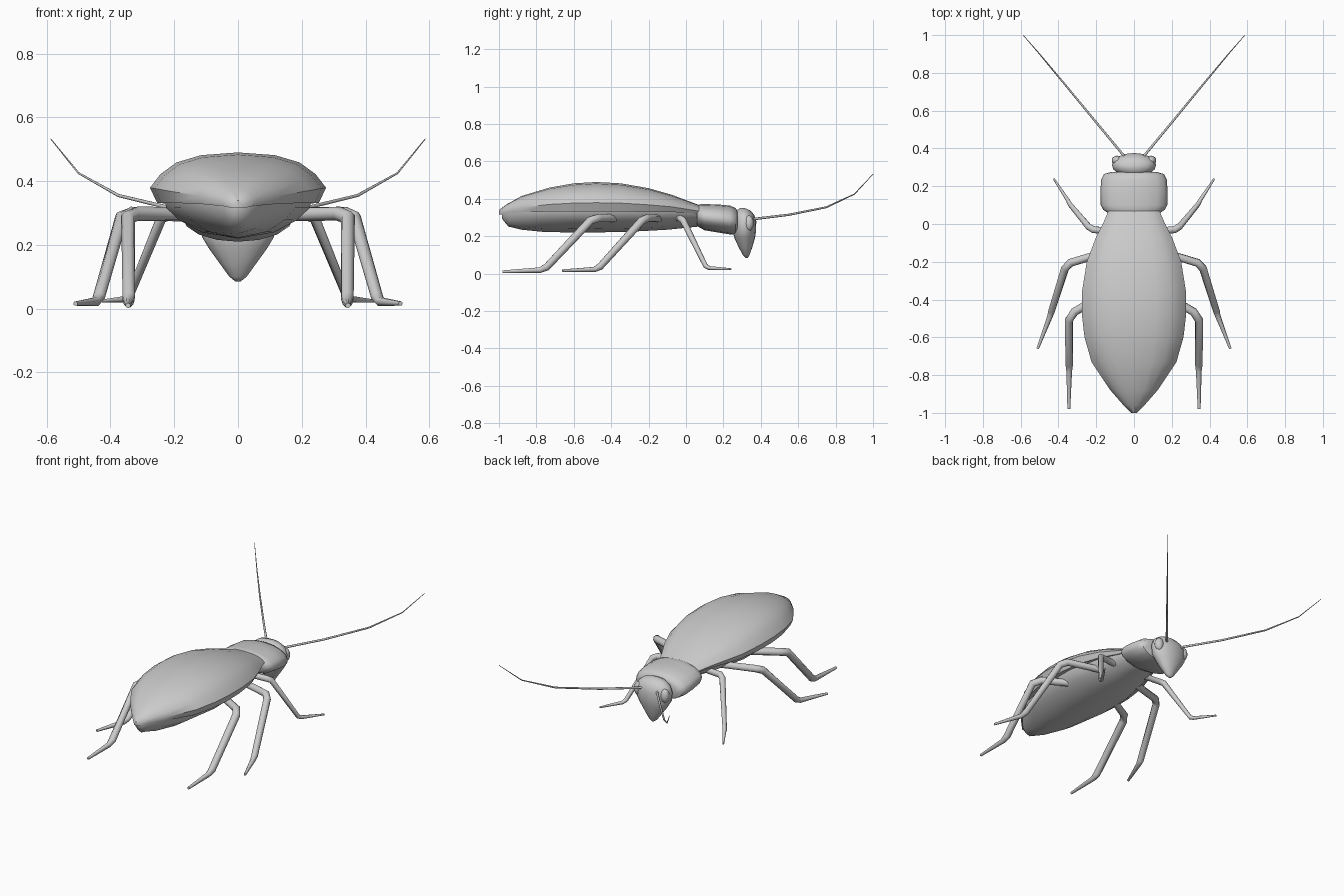
import bpy, bmesh, math
from mathutils import Vector


def loft(name, rings, angle=50):
    """Skin closed rings of equal length and cap both ends."""
    bm = bmesh.new()
    vr = [[bm.verts.new(p) for p in r] for r in rings]
    n = len(vr[0])
    for a, b in zip(vr, vr[1:]):
        for i in range(n):
            j = (i + 1) % n
            bm.faces.new((a[i], a[j], b[j], b[i]))
    bm.faces.new(vr[0])
    bm.faces.new(vr[-1])
    bmesh.ops.remove_doubles(bm, verts=bm.verts, dist=0.0005)
    bmesh.ops.recalc_face_normals(bm, faces=bm.faces)
    me = bpy.data.meshes.new(name)
    bm.to_mesh(me)
    bm.free()
    ob = bpy.data.objects.new(name, me)
    bpy.context.collection.objects.link(ob)
    smooth(ob, angle)
    return ob


def smooth(ob, angle=50):
    bpy.ops.object.select_all(action='DESELECT')
    ob.select_set(True)
    bpy.context.view_layer.objects.active = ob
    bpy.ops.object.shade_smooth_by_angle(angle=math.radians(angle))


def tube(name, path, radii, sides=8):
    """Tapered limb along a bent path with mitred joints."""
    pts = [Vector(p) for p in path]
    rings = []
    for i, p in enumerate(pts):
        d0 = (p - pts[max(i - 1, 0)]).normalized()
        d1 = (pts[min(i + 1, len(pts) - 1)] - p).normalized()
        t = (d0 + d1).normalized()
        u = t.cross(Vector((0.35, 0.1, 1))).normalized()
        v = u.cross(t)
        rings.append([p + radii[i] * (u * math.cos(k * math.tau / sides) + v * math.sin(k * math.tau / sides))
                      for k in range(sides)])
    return loft(name, rings)


def ellipse(cx, cy, cz, rx, ry, rz, n=16):
    """Ring in x and one other axis (ry for level rings, rz for upright ones)."""
    return [(cx + rx * math.cos(k * math.tau / n), cy + ry * math.sin(k * math.tau / n),
             cz + rz * math.sin(k * math.tau / n)) for k in range(n)]


def half_section(y, w, z0, z1, shape):
    right = [(w * fx, y, z0 + (z1 - z0) * t) for fx, t in shape]
    return right + [(-x, yy, z) for x, yy, z in reversed(right[:-1])]


# Wing cover: y, half width, rim height, top height
shell = [(-1.0, 0.015, 0.315, 0.34), (-0.96, 0.055, 0.322, 0.37), (-0.88, 0.125, 0.328, 0.415),
         (-0.73, 0.225, 0.332, 0.46), (-0.6, 0.262, 0.332, 0.483), (-0.48, 0.276, 0.332, 0.49),
         (-0.35, 0.274, 0.332, 0.483), (-0.2, 0.25, 0.33, 0.457), (-0.08, 0.205, 0.33, 0.423),
         (0.0, 0.165, 0.325, 0.393), (0.07, 0.135, 0.32, 0.367)]
top_shape = [(0.92, 0), (1, 0.3), (0.88, 0.57), (0.7, 0.8), (0.42, 0.945), (0, 1)]
loft("wing_cover", [half_section(*s, top_shape) for s in shell])

# Belly under the wing cover
belly = [(-0.985, 0.025, 0.325, 0.295), (-0.95, 0.06, 0.33, 0.252), (-0.88, 0.12, 0.335, 0.235),
         (-0.75, 0.2, 0.34, 0.222), (-0.5, 0.25, 0.34, 0.22), (-0.3, 0.25, 0.34, 0.224),
         (-0.1, 0.2, 0.34, 0.235), (0.07, 0.13, 0.34, 0.252)]
low_shape = [(0.92, 0), (0.9, 0.2), (0.74, 0.52), (0.45, 0.84), (0, 1)]
loft("belly", [half_section(*s, low_shape) for s in belly])

# Collar behind the head: y, half width, centre height, half height
collar = [(0.06, 0.14, 0.31, 0.055), (0.075, 0.163, 0.308, 0.063), (0.1, 0.176, 0.302, 0.07),
          (0.17, 0.178, 0.295, 0.075), (0.235, 0.174, 0.287, 0.077), (0.265, 0.158, 0.281, 0.07),
          (0.275, 0.12, 0.28, 0.055)]
loft("collar", [ellipse(0, y, z, w, 0, h) for y, w, z, h in collar])

# Head tapering down to the mouth: height, centre y, half width, half depth
head = [(0.085, 0.325, 0.008, 0.006), (0.1, 0.322, 0.027, 0.018), (0.14, 0.318, 0.056, 0.036),
        (0.19, 0.314, 0.092, 0.055), (0.225, 0.312, 0.113, 0.062), (0.28, 0.312, 0.117, 0.064),
        (0.315, 0.309, 0.103, 0.055), (0.338, 0.306, 0.073, 0.038), (0.35, 0.303, 0.025, 0.013)]
loft("head", [ellipse(0, y, z, w, d, 0) for z, y, w, d in head])

# Paired parts
legs = {
    "front_leg": ([(0.1, -0.04, 0.295), (0.215, -0.03, 0.295), (0.24, -0.015, 0.285),
                   (0.34, 0.105, 0.04), (0.35, 0.125, 0.03), (0.425, 0.24, 0.024)],
                  [0.018, 0.019, 0.018, 0.013, 0.011, 0.005]),
    "middle_leg": ([(0.12, -0.14, 0.295), (0.335, -0.205, 0.298), (0.365, -0.235, 0.285),
                    (0.436, -0.46, 0.037), (0.445, -0.49, 0.022), (0.51, -0.66, 0.016)],
                   [0.021, 0.022, 0.022, 0.019, 0.015, 0.007]),
    "hind_leg": ([(0.12, -0.35, 0.295), (0.315, -0.465, 0.298), (0.345, -0.51, 0.285),
                  (0.343, -0.745, 0.035), (0.343, -0.78, 0.019), (0.345, -0.98, 0.01)],
                 [0.022, 0.023, 0.023, 0.021, 0.016, 0.008]),
    "antenna": ([(0.04, 0.345, 0.29), (0.21, 0.55, 0.315), (0.375, 0.75, 0.355),
                 (0.5, 0.9, 0.425), (0.587, 1.0, 0.532)],
                [0.007, 0.006, 0.005, 0.003, 0.0015]),
}
for side, s in (("right", 1), ("left", -1)):
    for part, (path, radii) in legs.items():
        tube(f"{part}_{side}", [(s * x, y, z) for x, y, z in path], radii)
    # Bulging eyes
    bpy.ops.mesh.primitive_uv_sphere_add(segments=14, ring_count=8, location=(s * 0.09, 0.336, 0.27))
    eye = bpy.context.object
    eye.name = f"eye_{side}"
    eye.scale = (0.028, 0.026, 0.042)
    smooth(eye)
